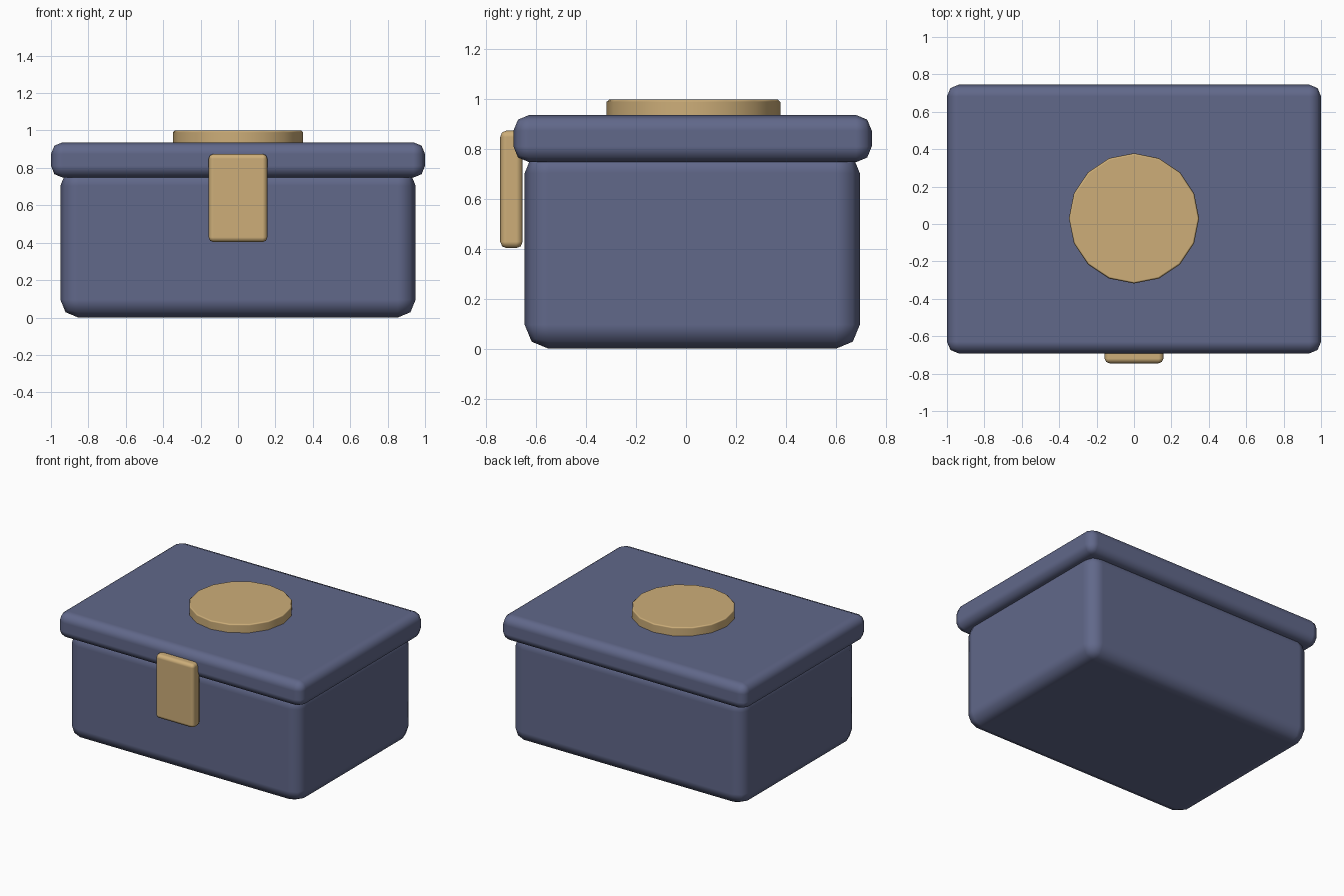
import bpy, math

if "Cube" in bpy.data.objects:
    bpy.data.objects.remove(bpy.data.objects["Cube"])


def material(name, colour):
    m = bpy.data.materials.new(name)
    m.diffuse_color = (*colour, 1)
    m.use_nodes = True
    m.node_tree.nodes["Principled BSDF"].inputs["Base Color"].default_value = m.diffuse_color
    return m


blue = material("slate_blue", (0.119, 0.138, 0.254))
gold = material("soft_gold", (0.610, 0.423, 0.191))


def finish(ob, name, mat, bevel, segments):
    """Name, colour, round the edges and smooth a part."""
    ob.name = name
    ob.data.materials.append(mat)
    mod = ob.modifiers.new("rounded_edges", 'BEVEL')
    mod.width = bevel
    mod.segments = segments
    mod.limit_method = 'ANGLE'
    mod.angle_limit = math.radians(40)
    mod.harden_normals = True
    bpy.ops.object.shade_smooth_by_angle(angle=math.radians(50))


def box(name, lo, hi, mat, bevel, segments=2):
    centre = [(a + b) / 2 for a, b in zip(lo, hi)]
    bpy.ops.mesh.primitive_cube_add(size=1, location=centre)
    ob = bpy.context.object
    ob.scale = [b - a for a, b in zip(lo, hi)]
    bpy.ops.object.transform_apply(location=False, rotation=False, scale=True)
    finish(ob, name, mat, bevel, segments)


# Chest body and overhanging lid
box("body", (-0.95, -0.647, 0), (0.95, 0.697, 0.80), blue, 0.096)
box("lid", (-1.0, -0.692, 0.748), (1.0, 0.745, 0.937), blue, 0.063)

# Front latch, standing just clear of the body
box("latch", (-0.157, -0.745, 0.403), (0.157, -0.655, 0.875), gold, 0.026)

# Round plate on the lid
bpy.ops.mesh.primitive_cylinder_add(vertices=16, radius=0.348, depth=0.09,
                                    location=(0, 0.03, 0.955))
finish(bpy.context.object, "lid_disc", gold, 0.01, 1)
